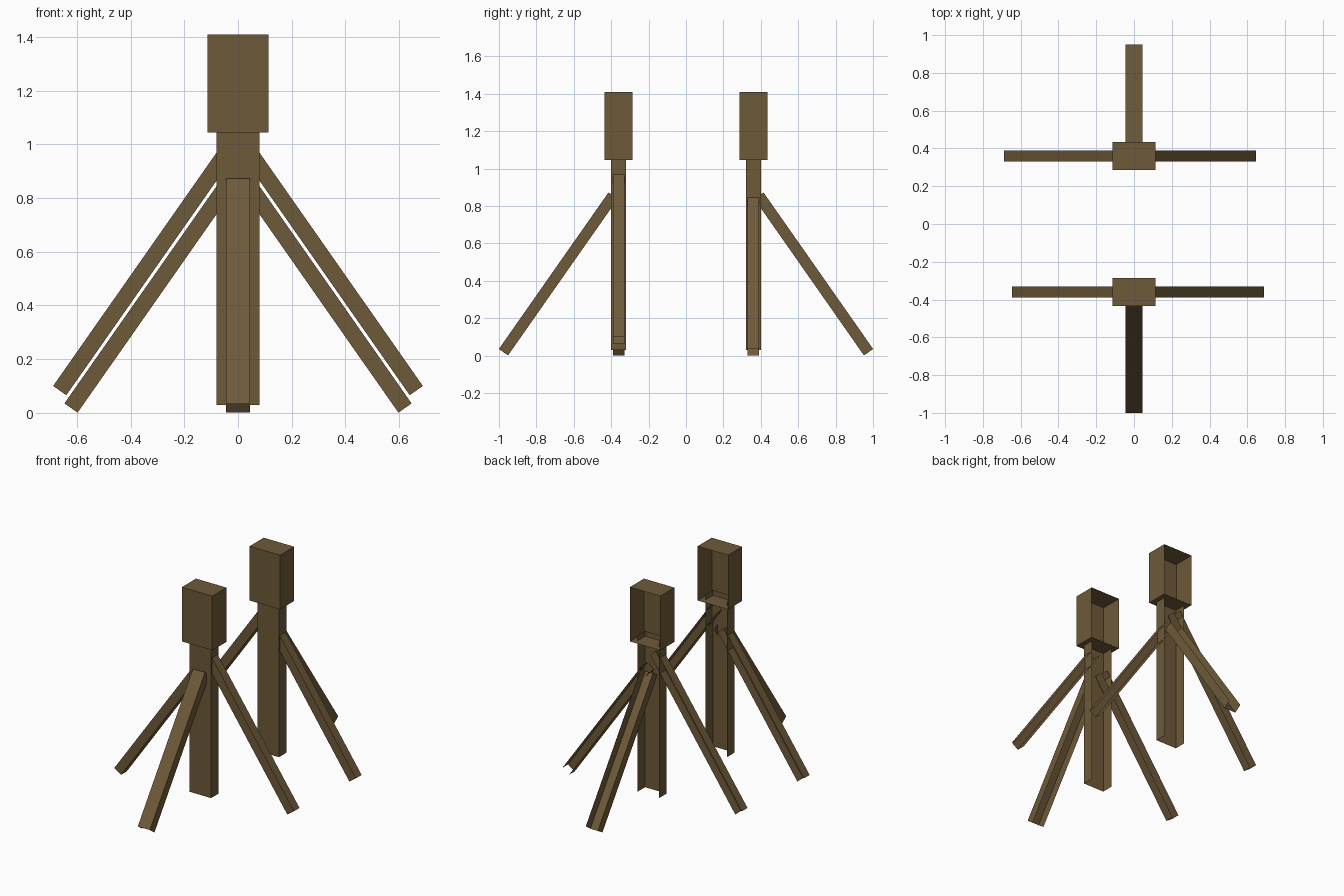
import bpy, bmesh, math
from mathutils import Matrix, Vector

if "Cube" in bpy.data.objects:
    bpy.data.objects.remove(bpy.data.objects["Cube"])

wood = bpy.data.materials.new("brown_wood")
wood.diffuse_color = (0.155, 0.102, 0.041, 1)
wood.use_nodes = True
wood.node_tree.nodes["Principled BSDF"].inputs["Base Color"].default_value = wood.diffuse_color


def shell(name, matrix, open_ends=""):
    """Box without its back (+y) side; open_ends lists open local z ends."""
    bm = bmesh.new()
    bmesh.ops.create_cube(bm, size=1)
    ends = [f for f in bm.faces
            if ("-" in open_ends and f.normal.z < -0.5)
            or ("+" in open_ends and f.normal.z > 0.5)]
    bmesh.ops.delete(bm, geom=ends, context='FACES')
    bmesh.ops.transform(bm, matrix=matrix, verts=bm.verts)
    bm.normal_update()
    back = max(bm.faces, key=lambda f: f.normal.y)
    bmesh.ops.delete(bm, geom=[back], context='FACES')
    mesh = bpy.data.meshes.new(name)
    bm.to_mesh(mesh)
    bm.free()
    mesh.materials.append(wood)
    bpy.context.collection.objects.link(bpy.data.objects.new(name, mesh))


def box(name, lo, hi, open_ends=""):
    lo, hi = Vector(lo), Vector(hi)
    shell(name, Matrix.Translation((lo + hi) / 2) @ Matrix.Diagonal((*(hi - lo), 1)), open_ends)


SLOPE = math.radians(55)


def brace(name, y, heading, foot, foot_z, width):
    """Sloping brace, foot at a distance from the post axis along heading."""
    top = 0.03
    length = (foot - top) / math.cos(SLOPE)
    m = (Matrix.Translation((0, y, 0)) @ Matrix.Rotation(math.radians(heading), 4, 'Z')
         @ Matrix.Translation((foot, 0, foot_z))
         @ Matrix.Rotation(SLOPE - math.pi / 2, 4, 'Y')
         @ Matrix.Translation((0, 0, length / 2))
         @ Matrix.Diagonal((0.06, width, length, 1)))
    shell(name, m, "+-")


# two identical stands, the rear one turned half way round
for label, y, turn in (("front", -0.36, 0), ("rear", 0.36, 180)):
    box(label + "_post", (-0.08, y - 0.04, 0.03), (0.08, y + 0.04, 1.08), "+-")
    box(label + "_head", (-0.113, y - 0.075, 1.045), (0.113, y + 0.075, 1.41))
    brace(label + "_high_brace", y, turn, 0.664, 0.083, 0.06)
    brace(label + "_low_brace", y, turn + 180, 0.622, 0.018, 0.06)
    brace(label + "_outer_brace", y, turn - 90, 0.616, 0.018, 0.09)
